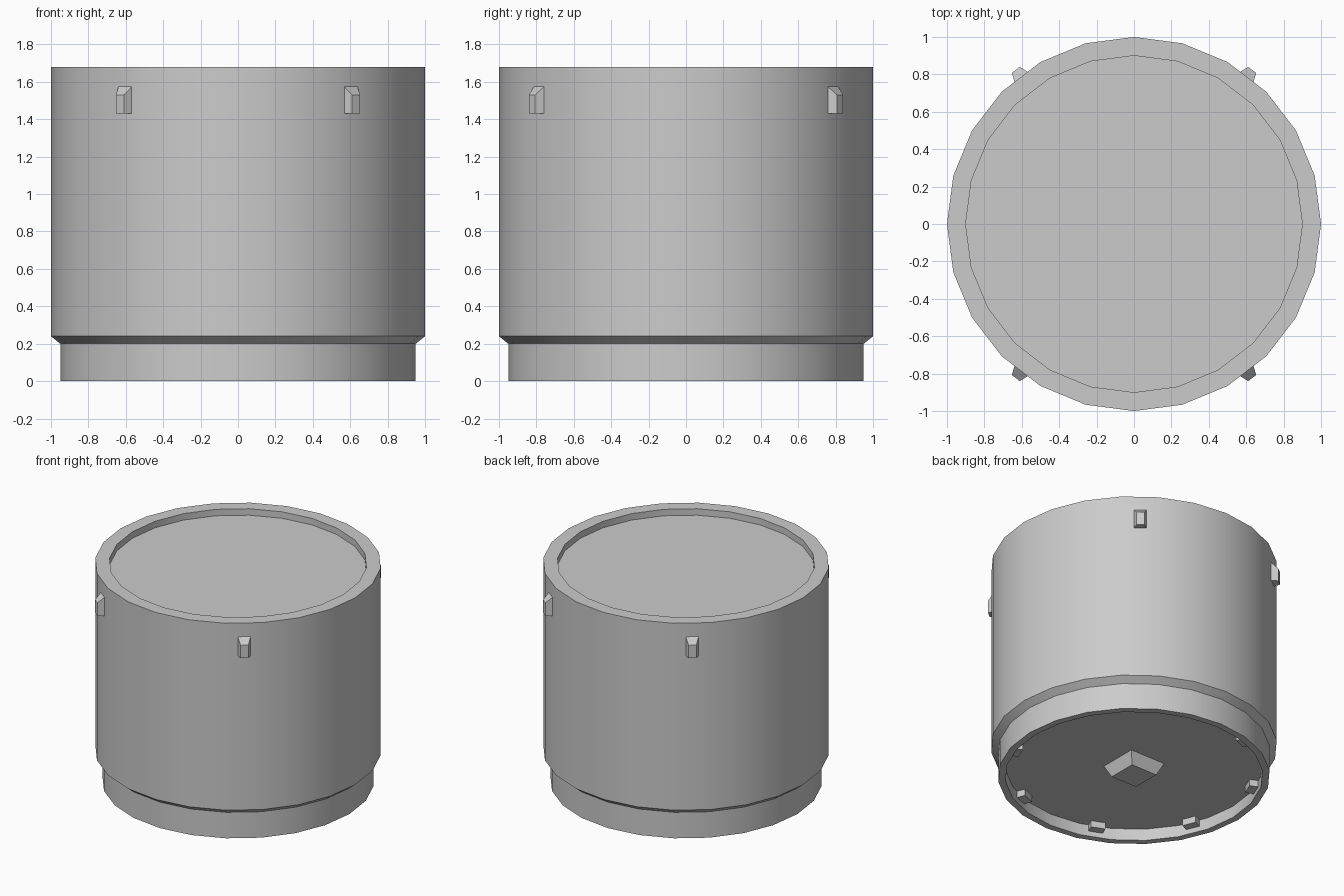
import bpy, bmesh, math
from mathutils import Matrix, Vector

if "Cube" in bpy.data.objects:
    bpy.data.objects.remove(bpy.data.objects["Cube"])

SIDES = 24
FLOOR = 0.09  # height of the recessed underside


def finish(name, bm, smooth=False):
    bmesh.ops.recalc_face_normals(bm, faces=bm.faces)
    mesh = bpy.data.meshes.new(name)
    bm.to_mesh(mesh)
    bm.free()
    obj = bpy.data.objects.new(name, mesh)
    bpy.context.collection.objects.link(obj)
    if smooth:
        bpy.ops.object.select_all(action='DESELECT')
        obj.select_set(True)
        bpy.context.view_layer.objects.active = obj
        bpy.ops.object.shade_smooth_by_angle(angle=math.radians(25))
    return obj


def lathe(name, profile):
    """Closed solid from (radius, z) rings, capped at both ends."""
    bm = bmesh.new()
    rings = []
    for r, z in profile:
        rings.append([bm.verts.new((r * math.cos(math.tau * i / SIDES),
                                    r * math.sin(math.tau * i / SIDES), z))
                      for i in range(SIDES)])
    for a, b in zip(rings, rings[1:]):
        for i in range(SIDES):
            j = (i + 1) % SIDES
            bm.faces.new((a[i], a[j], b[j], b[i]))
    bm.faces.new(rings[0])
    bm.faces.new(rings[-1])
    return finish(name, bm, smooth=True)


def block(name, inner, outer, angle=0):
    """Tapered block: two quads of points joined, turned about z."""
    bm = bmesh.new()
    turn = Matrix.Rotation(math.radians(angle), 3, 'Z')
    a, b = [[bm.verts.new(turn @ Vector(p)) for p in quad]
            for quad in (inner, outer)]
    bm.faces.new(a)
    bm.faces.new(b)
    for i in range(4):
        j = (i + 1) % 4
        bm.faces.new((a[i], a[j], b[j], b[i]))
    return finish(name, bm)


def radial_quad(r, half, z0, z1):
    return [(r, -half, z0), (r, half, z0), (r, half, z1), (r, -half, z1)]


def flat_quad(half, z):
    return [(-half, -half, z), (half, -half, z), (half, half, z), (-half, half, z)]


# Drum body with stepped foot, recessed underside and recessed top
lathe("drum_body", [(0.90, FLOOR), (0.90, 0), (0.95, 0), (0.95, 0.20),
                    (1.0, 0.24), (1.0, 1.68), (0.90, 1.68), (0.90, 1.63)])

# Four wedge lugs on the outside near the top
for angle in (52.5, 127.5, 232.5, 307.5):
    block("side_lug", radial_quad(0.985, 0.047, 1.43, 1.58),
          radial_quad(1.038, 0.027, 1.43, 1.53), angle)

# Eight small tabs inside the foot ring
for i in range(8):
    block("foot_tab", radial_quad(0.90, 0.052, 0.04, FLOOR + 0.005),
          radial_quad(0.83, 0.052, 0.04, FLOOR + 0.005), 22.5 + 45 * i)

# Tapered square boss under the middle
block("bottom_boss", flat_quad(0.15, FLOOR), flat_quad(0.11, 0.003))
